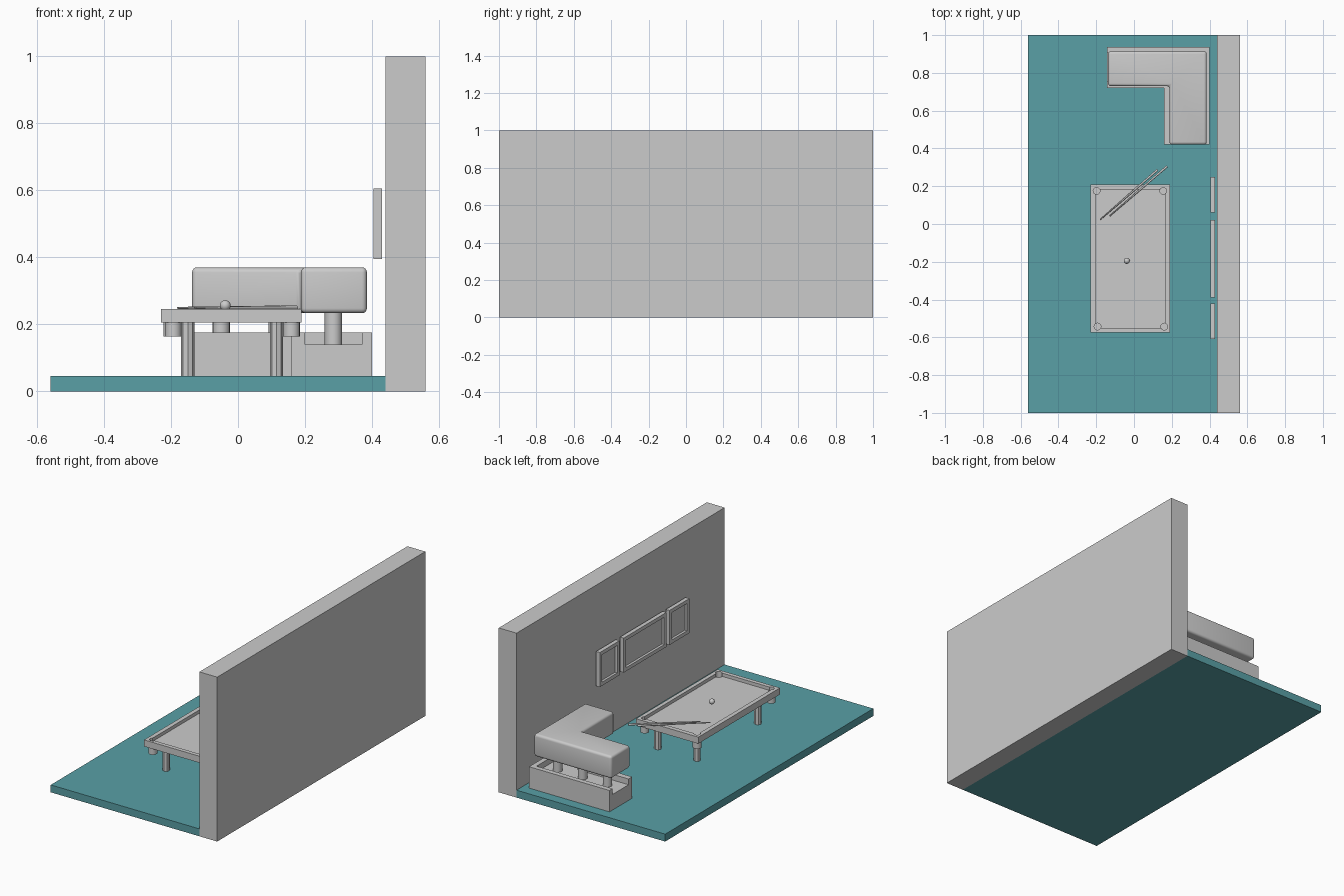
import bpy, bmesh
from mathutils import Vector

if "Cube" in bpy.data.objects:
    bpy.data.objects.remove(bpy.data.objects["Cube"])


def finish(name, bm, smooth=False):
    bmesh.ops.recalc_face_normals(bm, faces=bm.faces)
    me = bpy.data.meshes.new(name)
    bm.to_mesh(me)
    bm.free()
    ob = bpy.data.objects.new(name, me)
    bpy.context.collection.objects.link(ob)
    if smooth:
        bpy.ops.object.select_all(action='DESELECT')
        ob.select_set(True)
        bpy.context.view_layer.objects.active = ob
        bpy.ops.object.shade_smooth_by_angle()
    return ob


def prism(name, pts, z0, z1, bevel=0):
    """Extrude a flat outline from z0 to z1, optionally rounding its edges."""
    bm = bmesh.new()
    face = bm.faces.new([bm.verts.new((x, y, z0)) for x, y in pts])
    top = bmesh.ops.extrude_face_region(bm, geom=[face])['geom']
    for v in top:
        if isinstance(v, bmesh.types.BMVert):
            v.co.z = z1
    if bevel:
        bmesh.ops.recalc_face_normals(bm, faces=bm.faces)
        bmesh.ops.bevel(bm, geom=bm.edges[:], offset=bevel, segments=4,
                        profile=0.5, affect='EDGES')
    return finish(name, bm, bool(bevel))


def box(name, x0, x1, y0, y1, z0, z1):
    return prism(name, [(x0, y0), (x1, y0), (x1, y1), (x0, y1)], z0, z1)


def rod(name, a, b, r1, r2=None, sides=16):
    """Cylinder or cone between two points."""
    a, b = Vector(a), Vector(b)
    bm = bmesh.new()
    bmesh.ops.create_cone(bm, cap_ends=True, segments=sides, radius1=r1,
                          radius2=r1 if r2 is None else r2, depth=(b - a).length)
    bm.transform((b - a).to_track_quat('Z', 'Y').to_matrix().to_4x4())
    bmesh.ops.translate(bm, verts=bm.verts, vec=(a + b) / 2)
    return finish(name, bm, sides > 8)


def cut(ob, cutter):
    cutter.hide_render = True
    cutter.hide_viewport = True
    m = ob.modifiers.new('cut', 'BOOLEAN')
    m.operation = 'DIFFERENCE'
    m.solver = 'EXACT'
    m.object = cutter


def ell(x0, x1, xi, y0, y1, yi):
    """L outline: long arm along the back, short arm on the wall side."""
    return [(x0, yi), (xi, yi), (xi, y0), (x1, y0), (x1, y1), (x0, y1)]


# Room
floor = box('floor', -0.56, 0.44, -1, 1, 0, 0.045)
teal = bpy.data.materials.new('teal')
teal.diffuse_color = (0.1, 0.35, 0.38, 1)
teal.use_nodes = True
teal.node_tree.nodes["Principled BSDF"].inputs["Base Color"].default_value = teal.diffuse_color
floor.data.materials.append(teal)
box('wall', 0.44, 0.56, -1, 1, 0, 1)

# Three pictures on the wall, each a frame with a recessed panel
for i, (y0, y1) in enumerate([(0.06, 0.25), (-0.39, 0.02), (-0.61, -0.42)]):
    frame = box(f'picture_frame_{i}', 0.405, 0.43, y0, y1, 0.395, 0.605)
    cut(frame, box(f'frame_cutter_{i}', 0.39, 0.42, y0 + 0.022, y1 - 0.022, 0.417, 0.583))

# Pool table: tray with corner pockets, cups and legs
table = box('table_top', -0.23, 0.19, -0.575, 0.21, 0.205, 0.245)
cut(table, box('bed_cutter', -0.204, 0.166, -0.55, 0.182, 0.225, 0.3))
for i, (x, y) in enumerate([(-0.198, 0.175), (0.155, 0.175), (-0.193, -0.543), (0.16, -0.543)]):
    hole = rod(f'pocket_cutter_{i}', (x, y, 0.172), (x, y, 0.3), 0.018)
    cup = rod(f'pocket_cup_{i}', (x, y, 0.163), (x, y, 0.205), 0.025)
    cut(table, hole)
    cut(cup, hole)
for x in (-0.15, 0.115):
    for y in (0.107, -0.476):
        rod('table_leg', (x, y, 0.045), (x, y, 0.21), 0.02, sides=8)

# Ball and two cues
bm = bmesh.new()
bmesh.ops.create_uvsphere(bm, u_segments=24, v_segments=12, radius=0.016)
bmesh.ops.translate(bm, verts=bm.verts, vec=(-0.038, -0.195, 0.256))
finish('ball', bm, True)
rod('cue_left', (-0.18, 0.022, 0.249), (0.125, 0.287, 0.25), 0.003, 0.006)
rod('cue_right', (-0.128, 0.043, 0.249), (0.175, 0.305, 0.25), 0.003, 0.006)

# Corner bar: channel-shaped base, posts and rounded upper block
base = prism('bar_base', ell(-0.142, 0.40, 0.16, 0.42, 0.938, 0.72), 0.045, 0.175)
cut(base, prism('channel_cutter', ell(-0.2, 0.37, 0.2, 0.35, 0.908, 0.755), 0.14, 0.3))
prism('bar_top', ell(-0.137, 0.385, 0.188, 0.42, 0.915, 0.73), 0.233, 0.37, 0.015)
for x, y in [(-0.05, 0.825), (0.117, 0.825), (0.285, 0.825), (0.285, 0.66), (0.285, 0.5)]:
    rod('bar_post', (x, y, 0.138), (x, y, 0.24), 0.026)
